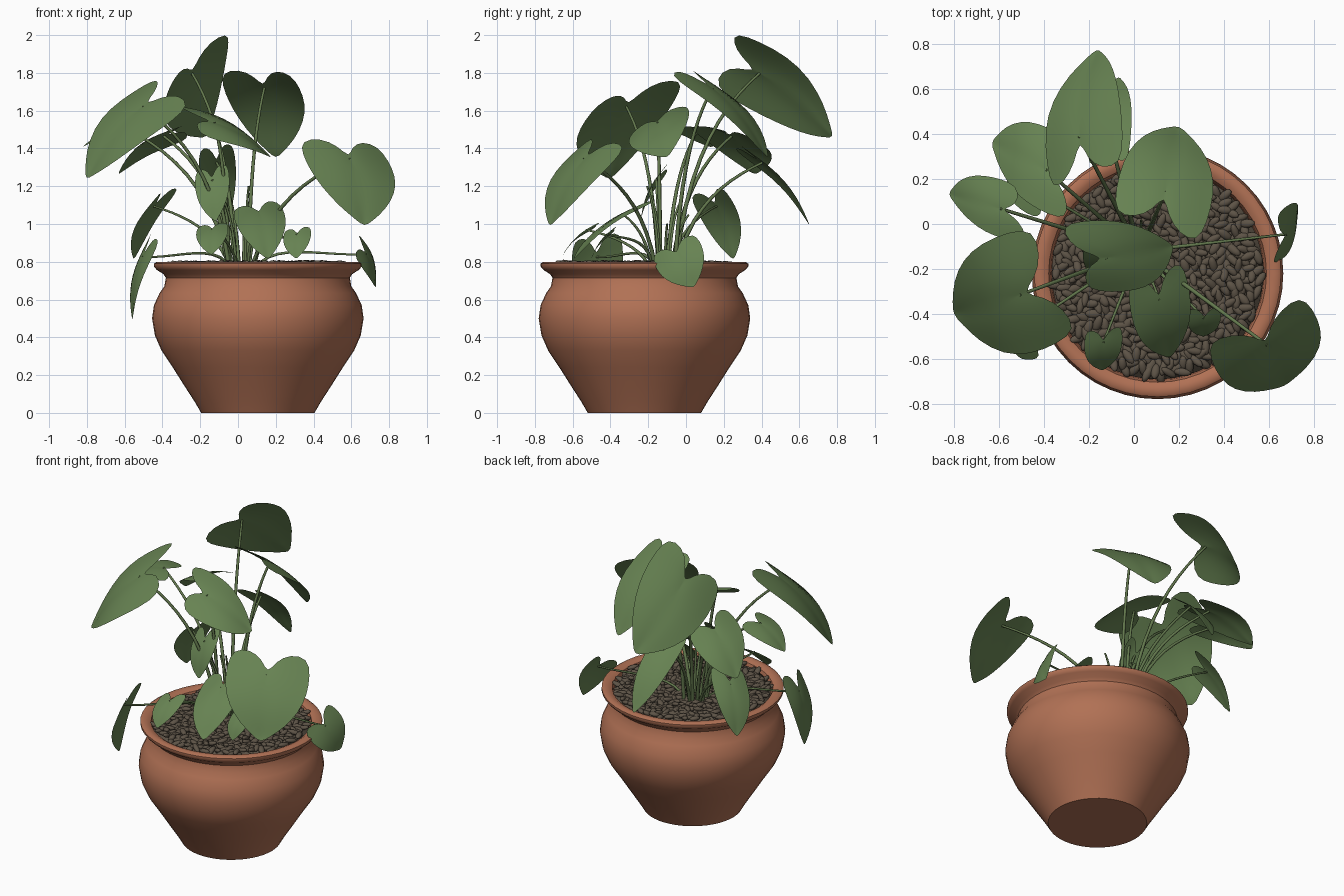
import bpy, bmesh, math, random
from mathutils import Vector, Matrix

if "Cube" in bpy.data.objects:
    bpy.data.objects.remove(bpy.data.objects["Cube"])

random.seed(4)
PX, PY = 0.105, -0.22          # pot axis


def material(name, rgb):
    m = bpy.data.materials.new(name)
    m.diffuse_color = (*rgb, 1)
    m.use_nodes = True
    m.node_tree.nodes["Principled BSDF"].inputs["Base Color"].default_value = m.diffuse_color
    return m


TERRACOTTA = material("terracotta", (0.44, 0.165, 0.09))
LEAF = material("leaf green", (0.135, 0.225, 0.085))
STEM = material("stem green", (0.125, 0.19, 0.075))
PEBBLE = material("pebble brown", (0.11, 0.087, 0.062))


def finish(name, bm, mat, smooth=True):
    me = bpy.data.meshes.new(name)
    bm.to_mesh(me)
    bm.free()
    for p in me.polygons:
        p.use_smooth = smooth
    me.materials.append(mat)
    ob = bpy.data.objects.new(name, me)
    bpy.context.collection.objects.link(ob)
    return ob


def lathe(name, profile, mat, n=48):
    bm = bmesh.new()
    rings = []
    for r, z in profile:
        rings.append([bm.verts.new((PX + r * math.cos(2 * math.pi * i / n),
                                    PY + r * math.sin(2 * math.pi * i / n), z)) for i in range(n)])
    for a, b in zip(rings, rings[1:]):
        for i in range(n):
            k = (i + 1) % n
            bm.faces.new((a[i], a[k], b[k], b[i]))
    bm.faces.new(list(reversed(rings[0])))
    bm.faces.new(rings[-1])
    return finish(name, bm, mat)


# Pot with belly, neck and flared rim
pot = lathe("pot", [(0.30, 0), (0.335, 0.06), (0.39, 0.145), (0.45, 0.24), (0.51, 0.33), (0.545, 0.41),
                    (0.56, 0.50), (0.55, 0.57), (0.52, 0.635), (0.495, 0.67), (0.487, 0.715),
                    (0.50, 0.735), (0.535, 0.757), (0.55, 0.775), (0.55, 0.79), (0.535, 0.80),
                    (0.505, 0.797), (0.485, 0.785), (0.475, 0.75), (0.47, 0.70)], TERRACOTTA)
bpy.context.view_layer.objects.active = pot
pot.select_set(True)
bpy.ops.object.shade_smooth_by_angle(angle=math.radians(40))
lathe("soil", [(0.472, 0.74), (0.472, 0.768)], PEBBLE)

# Elongated pebbles scattered over the soil in a spiral
bm = bmesh.new()
COUNT = 560
for i in range(COUNT):
    r = 0.46 * math.sqrt((i + 0.5) / COUNT)
    a = i * 2.39996
    pos = Vector((PX + r * math.cos(a), PY + r * math.sin(a), random.uniform(0.772, 0.792)))
    mat = (Matrix.Translation(pos) @ Matrix.Rotation(random.uniform(0, 6.28), 4, 'Z')
           @ Matrix.Rotation(random.uniform(-0.4, 0.4), 4, 'Y')
           @ Matrix.Diagonal((random.uniform(0.032, 0.042), random.uniform(0.016, 0.02), 0.014, 1)))
    bmesh.ops.create_icosphere(bm, subdivisions=2, radius=1, matrix=mat)
finish("pebbles", bm, PEBBLE)

# Half outline of a heart leaf: u across (1 = lobe corner), v along (0 = lobes, 1 = tip)
HEART = [(0, 0.24), (0.18, 0.07), (0.55, -0.04), (1.02, -0.03), (1.14, 0.17),
         (1.13, 0.42), (0.96, 0.64), (0.6, 0.84), (0.22, 0.96), (0, 1.03)]


def leaf(name, a, b, tip):
    """Heart leaf from its two lobe corners and its tip; returns the stalk point."""
    a, b, tip = Vector(a), Vector(b), Vector(tip)
    mid = (a + b) / 2
    side, along = (b - a) / 2, tip - mid
    normal = side.cross(along).normalized()
    if normal.z < 0:
        normal, side = -normal, -side

    def place(u, v):
        bend = 0.09 * along.length * math.sin(math.pi * min(max(v, 0), 1))
        bend += 0.16 * side.length * (1 - u * u) * (1 - v) - 0.03 * side.length * math.exp(-40 * u * u)
        return mid + side * u + along * v + normal * bend

    bm = bmesh.new()
    n, cols = len(HEART) - 1, 4
    for s in (1, -1):
        grid = []
        for i, (u, v) in enumerate(HEART):
            rib = HEART[0][1] + (HEART[-1][1] - HEART[0][1]) * i / n
            grid.append([bm.verts.new(place(s * u * j / cols, rib + (v - rib) * j / cols))
                         for j in range(cols + 1)])
        for i in range(n):
            for j in range(cols):
                q = (grid[i][j], grid[i][j + 1], grid[i + 1][j + 1], grid[i + 1][j])
                bm.faces.new(q if s > 0 else q[::-1])
    bmesh.ops.remove_doubles(bm, verts=bm.verts, dist=0.0005)
    ob = finish(name, bm, LEAF)
    sub = ob.modifiers.new("smooth", 'SUBSURF')
    sub.levels = sub.render_levels = 1
    return place(0, 0.25)


def stem(name, start, end, radius=0.008, lift=0.6):
    """Arching tapered stalk."""
    start, end = Vector(start), Vector(end)
    cu = bpy.data.curves.new(name, 'CURVE')
    cu.dimensions = '3D'
    cu.bevel_depth = radius
    cu.bevel_resolution = 1
    cu.resolution_u = 10
    sp = cu.splines.new('BEZIER')
    sp.bezier_points.add(1)
    d = end - start
    up = max(d.z, 0.15)
    p, q = sp.bezier_points
    for k in (p, q):
        k.handle_left_type = k.handle_right_type = 'FREE'
    p.co = p.handle_left = start
    p.handle_right = start + Vector((d.x * 0.15, d.y * 0.15, up * lift))
    q.co = q.handle_right = end
    q.handle_left = end - Vector((d.x * 0.4, d.y * 0.4, d.z * 0.15))
    p.radius, q.radius = 1.3, 0.8
    cu.materials.append(STEM)
    ob = bpy.data.objects.new(name, cu)
    bpy.context.collection.objects.link(ob)


# Leaves: lobe corner, lobe corner, tip
LEAVES = {
    "top_leaf": ((-0.36, 0.17, 1.72), (-0.06, 0.28, 2.0), (-0.17, 0.77, 1.47)),
    "back_leaf": ((-0.08, 0.06, 1.79), (0.28, -0.07, 1.78), (0.2, 0.43, 1.36)),
    "back_low_leaf": ((-0.2, 0.27, 1.38), (-0.03, 0.29, 1.41), (-0.07, 0.65, 1.0)),
    "centre_leaf": ((-0.31, -0.01, 1.62), (-0.19, -0.29, 1.47), (0.17, -0.1, 1.36)),
    "left_big_leaf": ((-0.46, -0.03, 1.75), (-0.27, -0.47, 1.62), (-0.8, -0.4, 1.25)),
    "left_leaf": ((-0.49, -0.07, 1.5), (-0.53, 0.17, 1.5), (-0.82, 0.13, 1.41)),
    "left_back_leaf": ((-0.31, 0.03, 1.51), (-0.27, 0.35, 1.45), (-0.63, 0.36, 1.27)),
    "left_low_leaf": ((-0.43, 0.03, 1.14), (-0.32, 0.2, 1.18), (-0.55, 0.25, 0.82)),
    "left_hanging_leaf": ((-0.42, -0.59, 0.9), (-0.46, -0.35, 0.94), (-0.56, -0.45, 0.5)),
    "right_big_leaf": ((0.34, -0.53, 1.43), (0.74, -0.33, 1.40), (0.67, -0.72, 1.0)),
    "front_leaf": ((-0.02, -0.27, 1.07), (0.21, -0.18, 1.11), (0.16, -0.59, 0.82)),
    "front_middle_leaf": ((-0.22, -0.1, 1.27), (-0.06, -0.1, 1.31), (-0.12, -0.24, 1.02)),
    "front_small_leaf": ((-0.21, -0.48, 0.98), (-0.06, -0.46, 1.0), (-0.14, -0.65, 0.84)),
    "right_small_leaf": ((0.25, -0.38, 0.96), (0.38, -0.37, 0.98), (0.31, -0.5, 0.82)),
    "right_hanging_leaf": ((0.62, -0.17, 0.83), (0.64, 0.04, 0.94), (0.73, 0.04, 0.67)),
}
for name, (a, b, tip) in LEAVES.items():
    end = leaf(name, a, b, tip)
    ang = math.atan2(end.y + 0.12, end.x)
    start = (0.02 + 0.07 * math.cos(ang), -0.12 + 0.07 * math.sin(ang), 0.76)
    low = end.z < 0.95
    stem(name.replace("leaf", "stem"), start, end, 0.007 if end.z < 1.2 else 0.009, 1.0 if low else 0.6)

# Young unopened shoots in the middle
for i in range(5):
    a = i * 1.3
    stem("shoot_%d" % i, (0.02 + 0.04 * math.cos(a), -0.11 + 0.04 * math.sin(a), 0.76),
         (0.0 + 0.12 * math.cos(a), -0.1 + 0.12 * math.sin(a), 1.0 + 0.05 * i), 0.007)
